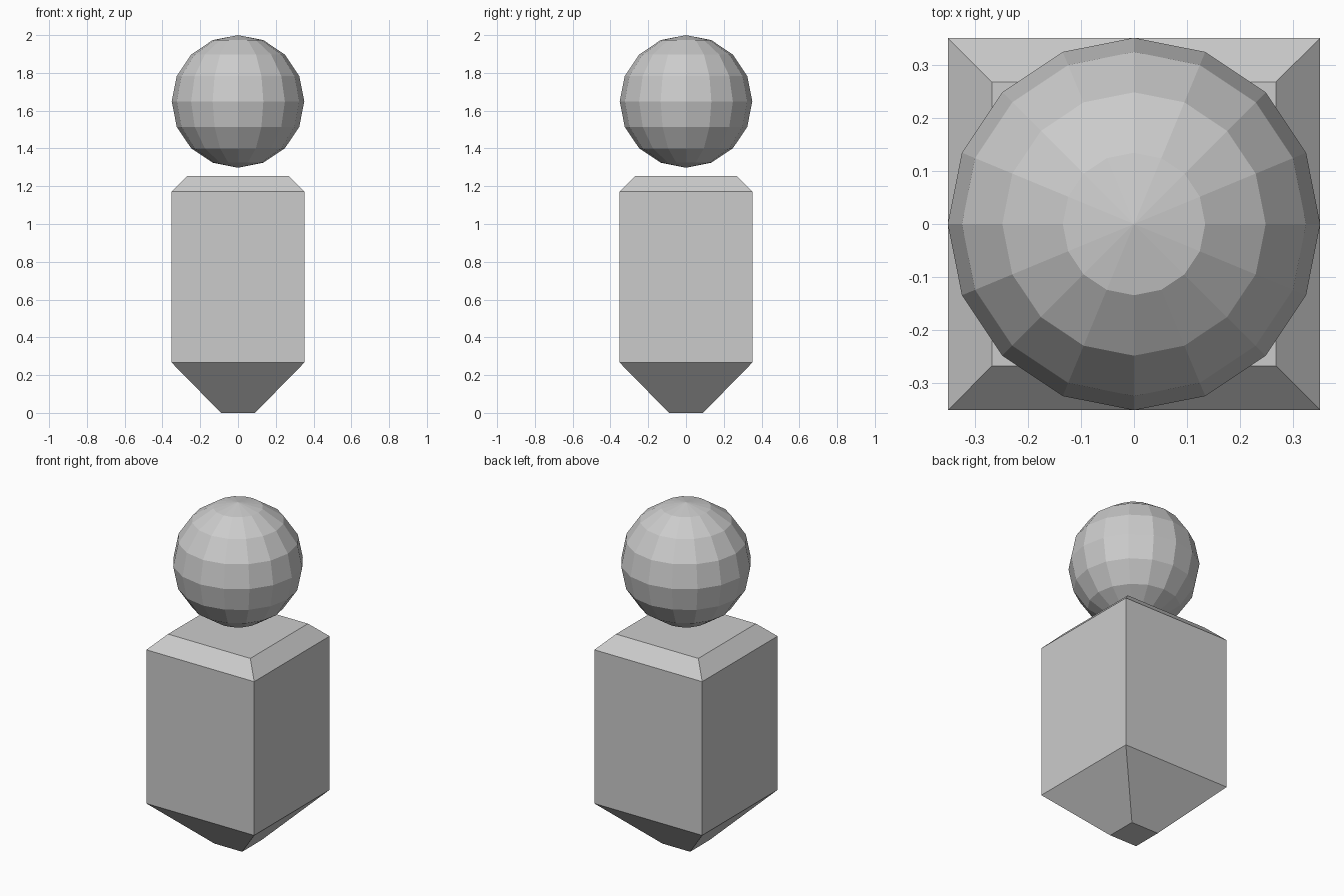
import bpy
import bmesh

if "Cube" in bpy.data.objects:
    bpy.data.objects.remove(bpy.data.objects["Cube"])

# Body: square column with chamfered top and tapered base, as (half width, z)
profile = [(0.09, 0.0), (0.351, 0.266), (0.351, 1.171), (0.268, 1.254)]
corners = [(-1, -1), (1, -1), (1, 1), (-1, 1)]

bm = bmesh.new()
loops = [[bm.verts.new((x * w, y * w, z)) for x, y in corners] for w, z in profile]
bm.faces.new(loops[0][::-1])
bm.faces.new(loops[-1])
for low, high in zip(loops, loops[1:]):
    for i in range(4):
        j = (i + 1) % 4
        bm.faces.new((low[i], low[j], high[j], high[i]))
mesh = bpy.data.meshes.new("body")
bm.to_mesh(mesh)
bm.free()
bpy.context.collection.objects.link(bpy.data.objects.new("body", mesh))

# Head: faceted ball floating above the body
bpy.ops.mesh.primitive_uv_sphere_add(segments=16, ring_count=8, radius=0.351,
                                     location=(0, 0, 1.649))
bpy.context.object.name = "head"
